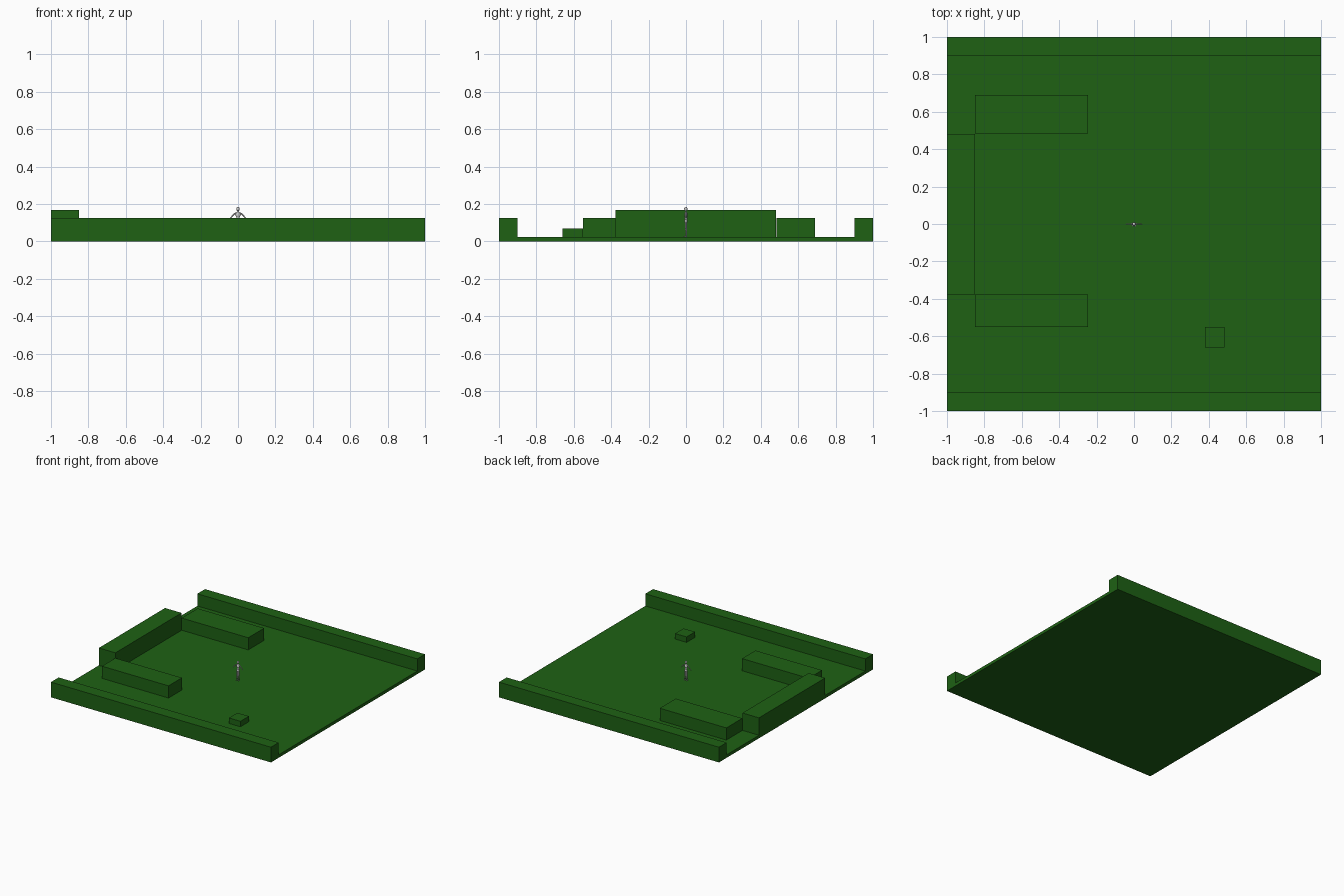
import bpy, bmesh
from mathutils import Vector

if "Cube" in bpy.data.objects:
    bpy.data.objects.remove(bpy.data.objects["Cube"])

green = bpy.data.materials.new("green")
green.diffuse_color = (0.013, 0.12, 0.007, 1)
green.use_nodes = True
green.node_tree.nodes["Principled BSDF"].inputs["Base Color"].default_value = green.diffuse_color


def box(name, x0, x1, y0, y1, z0, z1):
    bpy.ops.mesh.primitive_cube_add(size=1, location=((x0 + x1) / 2, (y0 + y1) / 2, (z0 + z1) / 2))
    ob = bpy.context.object
    ob.name = name
    ob.scale = (x1 - x0, y1 - y0, z1 - z0)
    bpy.ops.object.transform_apply(location=False, rotation=False)
    ob.data.materials.append(green)
    return ob


# Floor and the two long border walls
F = 0.025
box("floor", -1, 1, -1, 1, 0, F)
box("front_wall", -1, 1, -1, -0.9, 0, 0.125)
box("back_wall", -1, 1, 0.9, 1, 0, 0.125)

# Raised end block, its two side blocks and the small step
box("end_block", -1, -0.85, -0.378, 0.481, 0, 0.168)
box("front_side_block", -0.85, -0.245, -0.552, -0.378, 0, 0.125)
box("back_side_block", -0.85, -0.245, 0.483, 0.69, 0, 0.125)
box("small_step", 0.38, 0.484, -0.66, -0.55, 0, 0.07)


def ellipsoid(name, loc, size):
    bpy.ops.mesh.primitive_uv_sphere_add(segments=16, ring_count=10, radius=1, location=loc)
    ob = bpy.context.object
    ob.name = name
    ob.scale = size
    bpy.ops.object.transform_apply(location=False, rotation=False)
    bpy.ops.object.shade_smooth()


def tube(bm, path, n=10):
    """Tapered limb through (x, y, z, radius) points, with capped ends."""
    for a, b in zip(path, path[1:]):
        p, q = Vector(a[:3]), Vector(b[:3])
        d = q - p
        m = d.to_track_quat('Z', 'Y').to_matrix().to_4x4()
        m.translation = (p + q) / 2
        bmesh.ops.create_cone(bm, cap_ends=True, segments=n, radius1=a[3], radius2=b[3],
                              depth=d.length, matrix=m)


def limb(name, path):
    bm = bmesh.new()
    for s in (-1, 1):
        tube(bm, [(s * x, y, z, r) for x, y, z, r in path])
    me = bpy.data.meshes.new(name)
    bm.to_mesh(me)
    bm.free()
    ob = bpy.data.objects.new(name, me)
    bpy.context.collection.objects.link(ob)
    bpy.context.view_layer.objects.active = ob
    bpy.ops.object.select_all(action='DESELECT')
    ob.select_set(True)
    bpy.ops.object.shade_smooth_by_angle()


# Standing figure: head, neck, torso
ellipsoid("head", (0, -0.001, 0.174), (0.0085, 0.009, 0.0115))
ellipsoid("neck", (0, 0, 0.16), (0.004, 0.004, 0.008))
ellipsoid("chest", (0, 0, 0.142), (0.013, 0.0085, 0.018))
ellipsoid("waist", (0, 0, 0.123), (0.0095, 0.0075, 0.015))
ellipsoid("hips", (0, 0, 0.108), (0.0115, 0.0085, 0.012))

# Paired arms held out and down, paired legs and feet
limb("arms", [(0.008, 0, 0.153, 0.0045), (0.017, 0, 0.149, 0.004), (0.031, 0, 0.136, 0.003),
              (0.041, -0.001, 0.124, 0.0025), (0.045, -0.002, 0.118, 0.0015)])
limb("legs", [(0.006, 0, 0.107, 0.007), (0.007, 0, 0.068, 0.0045), (0.0075, 0.001, 0.055, 0.0045),
              (0.008, 0.001, 0.028, 0.003)])
limb("feet", [(0.008, 0.004, 0.028, 0.0032), (0.009, -0.012, 0.0272, 0.0025)])
